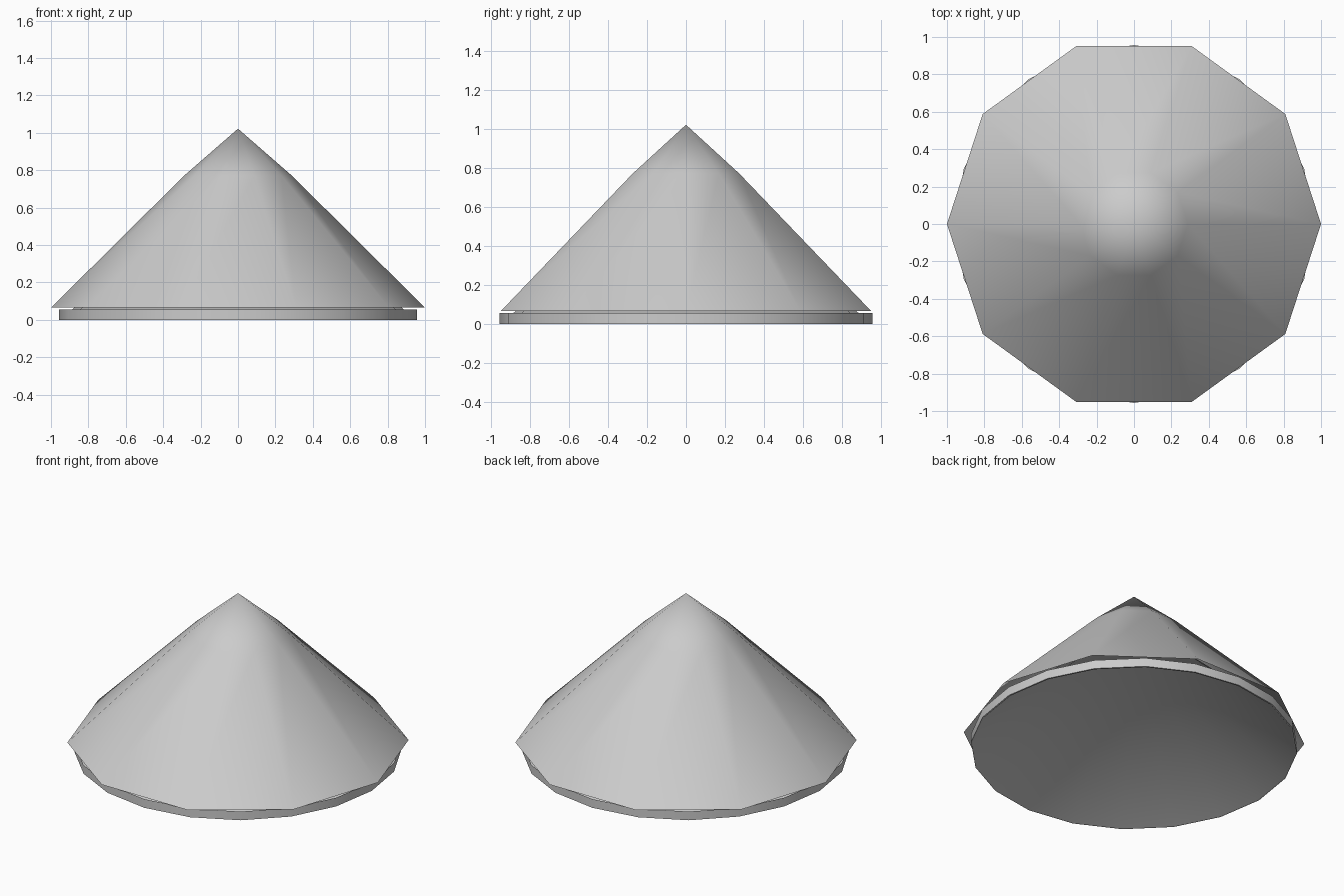
import bpy, bmesh, math

if "Cube" in bpy.data.objects:
    bpy.data.objects.remove(bpy.data.objects["Cube"])


def lathe(name, profile, sides, smooth_angle):
    """Sweep (radius, z) points round z; a zero radius closes to an apex."""
    bm = bmesh.new()
    rings = []
    for r, z in profile:
        if r == 0:
            rings.append([bm.verts.new((0, 0, z))] * sides)
        else:
            angles = [2 * math.pi * i / sides for i in range(sides)]
            rings.append([bm.verts.new((r * math.cos(a), r * math.sin(a), z)) for a in angles])
    for low, high in zip(rings, rings[1:]):
        for i in range(sides):
            j = (i + 1) % sides
            corners = [low[i], low[j], high[j], high[i]]
            bm.faces.new(list(dict.fromkeys(corners)))
    mesh = bpy.data.meshes.new(name)
    bm.to_mesh(mesh)
    bm.free()
    obj = bpy.data.objects.new(name, mesh)
    bpy.context.collection.objects.link(obj)
    bpy.ops.object.select_all(action='DESELECT')
    obj.select_set(True)
    bpy.context.view_layer.objects.active = obj
    bpy.ops.object.shade_smooth_by_angle(angle=math.radians(smooth_angle))
    return obj


# Ten-sided outer roof, its corners overhanging the band
lathe("roof_panels", [(1.0, 0.065), (0.288, 0.771), (0, 1.022)], 10, 40)

# Thin round band under the eaves, with a smooth conical lining rising from its lip
lathe("band_and_lining", [(0.957, 0.056), (0.957, 0), (0.947, 0), (0, 0.86)], 20, 60)
